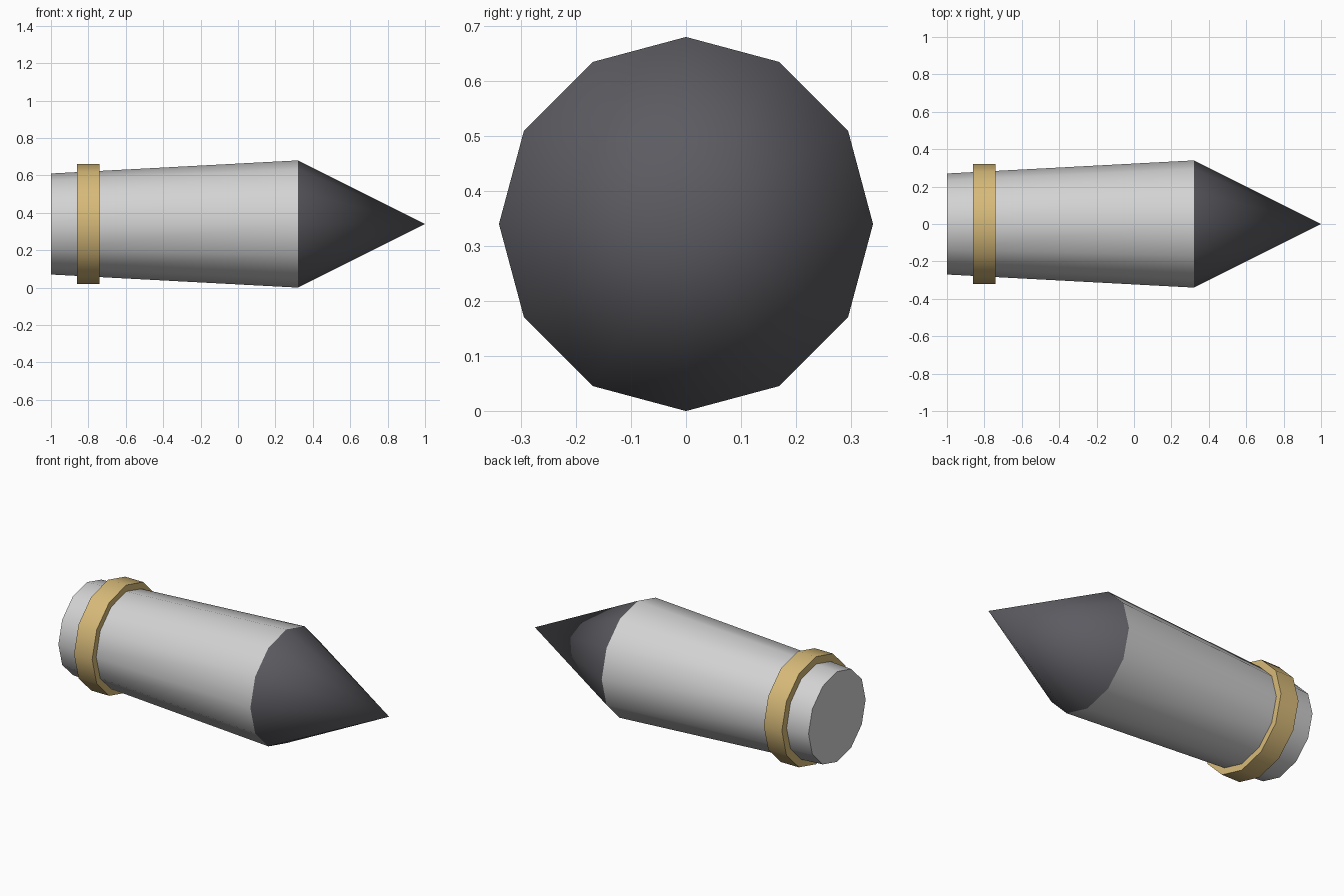
import bpy
import math

cube = bpy.data.objects.get("Cube")
if cube:
    bpy.data.objects.remove(cube, do_unlink=True)

SIDES = 12
AXIS_Z = 0.34


def material(name, rgb):
    mat = bpy.data.materials.new(name)
    mat.use_nodes = True
    mat.diffuse_color = (*rgb, 1)
    mat.node_tree.nodes["Principled BSDF"].inputs["Base Color"].default_value = (*rgb, 1)
    return mat


def section(name, x0, x1, r0, r1, mat):
    """Twelve-sided tapered section lying along x."""
    bpy.ops.mesh.primitive_cone_add(
        vertices=SIDES, radius1=r0, radius2=r1, depth=x1 - x0,
        location=((x0 + x1) / 2, 0, AXIS_Z), rotation=(0, math.pi / 2, 0))
    obj = bpy.context.object
    obj.name = name
    obj.data.name = name
    obj.data.materials.append(mat)
    bpy.ops.object.shade_smooth_by_angle(angle=math.radians(40))
    return obj


steel = material("light grey", (0.65, 0.65, 0.65))
brass = material("brass", (0.68, 0.49, 0.19))
dark = material("dark grey", (0.105, 0.105, 0.12))

# Tapered casing, pointed tip and raised band near the base
section("casing", -1.0, 0.32, 0.27, 0.34, steel)
section("pointed_tip", 0.32, 1.0, 0.34, 0.0, dark)
section("raised_band", -0.86, -0.74, 0.322, 0.322, brass)
